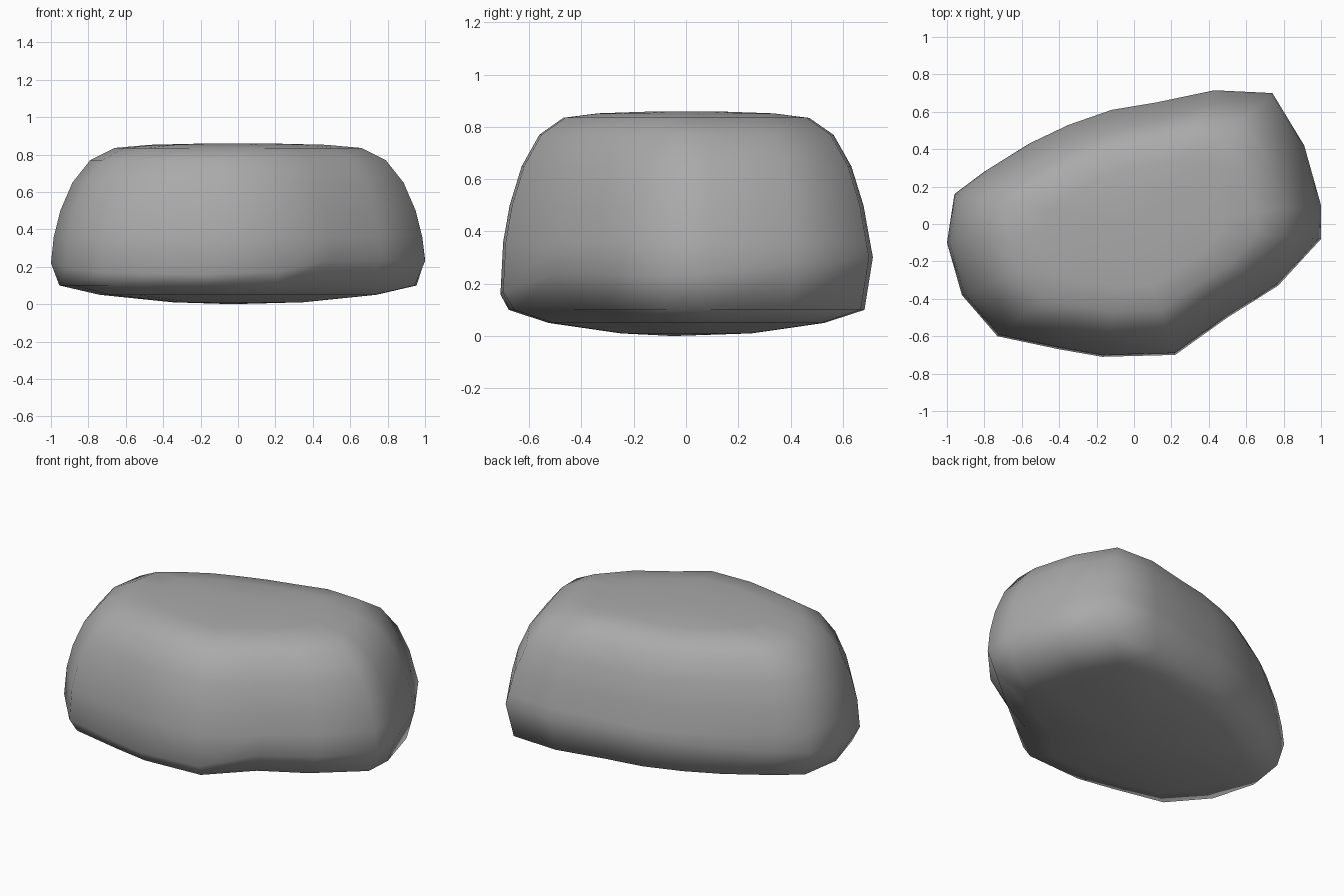
import bpy
import bmesh
import math

cube = bpy.data.objects.get("Cube")
if cube:
    bpy.data.objects.remove(cube, do_unlink=True)

# Widest outline of the boulder, counter-clockwise from its left side
OUTLINE = [(1, -.08), (1, .1), (.91, .42), (.74, .7), (.43, .715), (.12, .65),
           (-.12, .61), (-.35, .53), (-.56, .43), (-.8, .28), (-.96, .16),
           (-1, -.1), (-.92, -.38), (-.73, -.6), (-.4, -.67), (-.17, -.71),
           (.22, -.7), (.5, -.5), (.77, -.33)]

# Height and outline scale of each layer, bottom to top
LAYERS = [(.01, .35), (.05, .74), (.1, .955), (.23, 1), (.36, .985), (.5, .95),
          (.65, .885), (.77, .79), (.835, .66), (.852, .47), (.858, .22)]
WAIST = .23


def bump(angle, centre, width):
    """Smooth weight that is one at the centre angle and fades to zero."""
    d = abs((angle - centre + 180) % 360 - 180)
    return .5 + .5 * math.cos(math.pi * d / width) if d < width else 0


def place(x, y, z, scale):
    """One surface point, with the undercut and the shallow dip of the stone."""
    angle = math.degrees(math.atan2(y, x))
    undercut = bump(angle, -40, 45)
    dip = bump(angle, 110, 60)
    if z < WAIST:
        scale *= 1 - .1 * undercut
    elif z == WAIST:
        z += .1 * y + .06 * undercut
    elif scale > .4:
        z -= .02 * dip * scale
    return x * scale, y * scale, z


# Boulder skin: stacked rings closed by fans
bm = bmesh.new()
rings = [[bm.verts.new(place(x, y, z, s)) for x, y in OUTLINE] for z, s in LAYERS]
n = len(OUTLINE)
for low, high in zip(rings, rings[1:]):
    for i in range(n):
        j = (i + 1) % n
        bm.faces.new((low[i], low[j], high[j], high[i]))
base = bm.verts.new((-.03, -.05, 0))
crown = bm.verts.new((0, 0, .858))
for i in range(n):
    j = (i + 1) % n
    bm.faces.new((base, rings[0][j], rings[0][i]))
    bm.faces.new((crown, rings[-1][i], rings[-1][j]))
bmesh.ops.recalc_face_normals(bm, faces=bm.faces)
for face in bm.faces:
    face.smooth = True

mesh = bpy.data.meshes.new("boulder")
bm.to_mesh(mesh)
bm.free()
boulder = bpy.data.objects.new("boulder", mesh)
bpy.context.collection.objects.link(boulder)

# Plain grey stone
stone = bpy.data.materials.new("stone grey")
stone.use_nodes = True
colour = (.4, .4, .4, 1)
stone.diffuse_color = colour
stone.node_tree.nodes["Principled BSDF"].inputs["Base Color"].default_value = colour
mesh.materials.append(stone)
